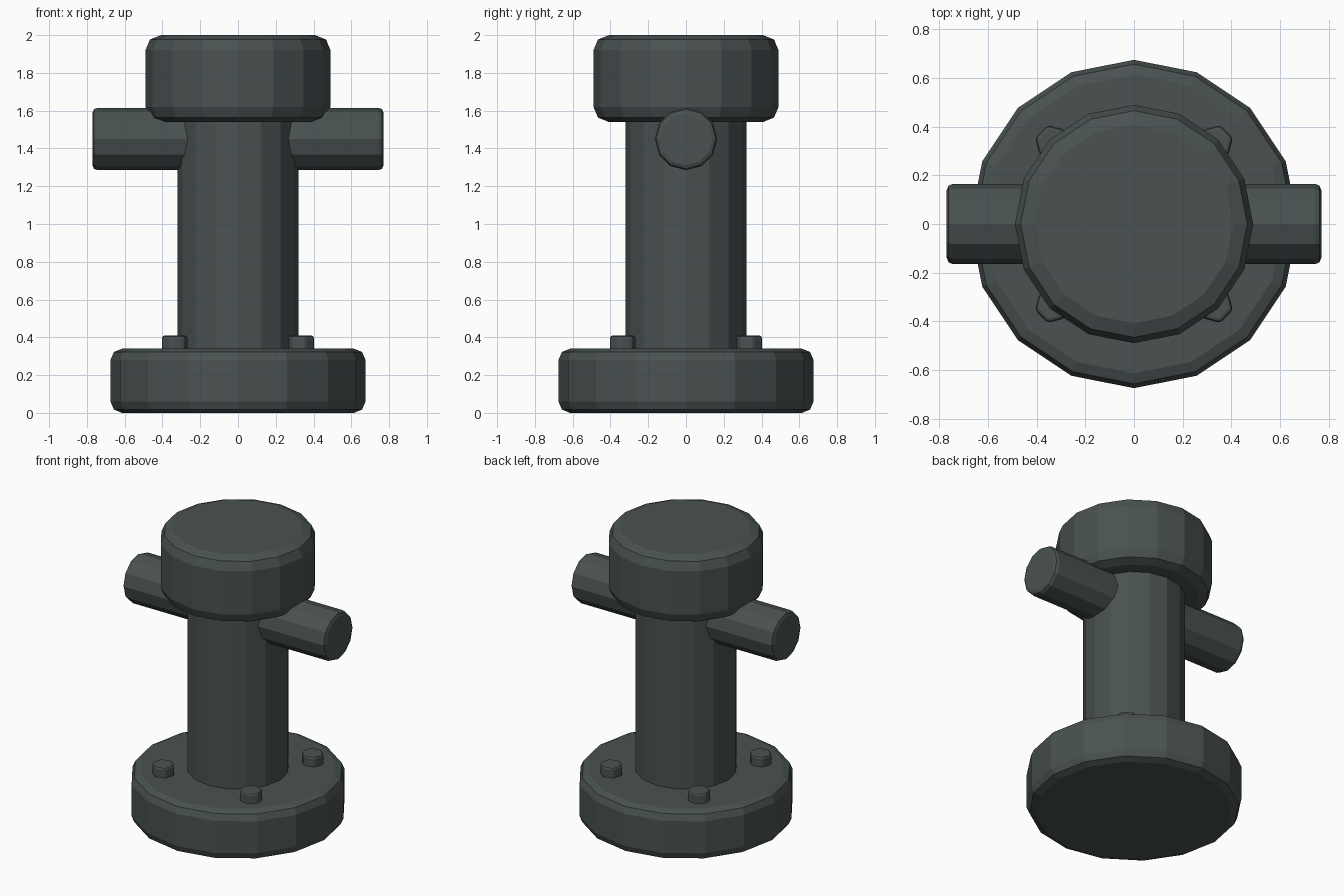
import bpy
from math import radians, pi

cube = bpy.data.objects.get("Cube")
if cube:
    bpy.data.objects.remove(cube, do_unlink=True)

iron = bpy.data.materials.new("dark_iron")
iron.use_nodes = True
colour = (0.067, 0.084, 0.082, 1)
iron.diffuse_color = colour
iron.node_tree.nodes["Principled BSDF"].inputs["Base Color"].default_value = colour


def cylinder(name, sides, radius, length, centre, bevel=0, turn=(0, 0, 0)):
    """Flat-shaded cylinder whose sharp edges are rounded in two steps."""
    bpy.ops.mesh.primitive_cylinder_add(
        vertices=sides, radius=radius, depth=length, location=centre, rotation=turn)
    part = bpy.context.object
    part.name = name
    part.data.materials.append(iron)
    if bevel:
        mod = part.modifiers.new("rounded_edges", 'BEVEL')
        mod.width = bevel
        mod.segments = 2
        mod.limit_method = 'ANGLE'
        mod.angle_limit = radians(35)
    return part


# Round foot, post and heavy cap
cylinder("base_flange", 16, 0.675, 0.34, (0, 0, 0.17), 0.06)
cylinder("post", 16, 0.32, 1.4, (0, 0, 1.0))
cylinder("cap", 16, 0.49, 0.46, (0, 0, 1.77), 0.08)

# Crossbar through the post
cylinder("crossbar", 12, 0.165, 1.54, (0, 0, 1.45), 0.025, (0, pi / 2, 0))

# Four hexagonal bolts, each with a corner pointing outwards
for side, x in (("right", -1), ("left", 1)):
    for end, y in (("front", -1), ("back", 1)):
        angle = radians(45) * x * y + pi / 2
        cylinder(f"bolt_{end}_{side}", 6, 0.074, 0.1,
                 (0.335 * x, 0.335 * y, 0.36), 0.015, (0, 0, angle + pi / 2))
